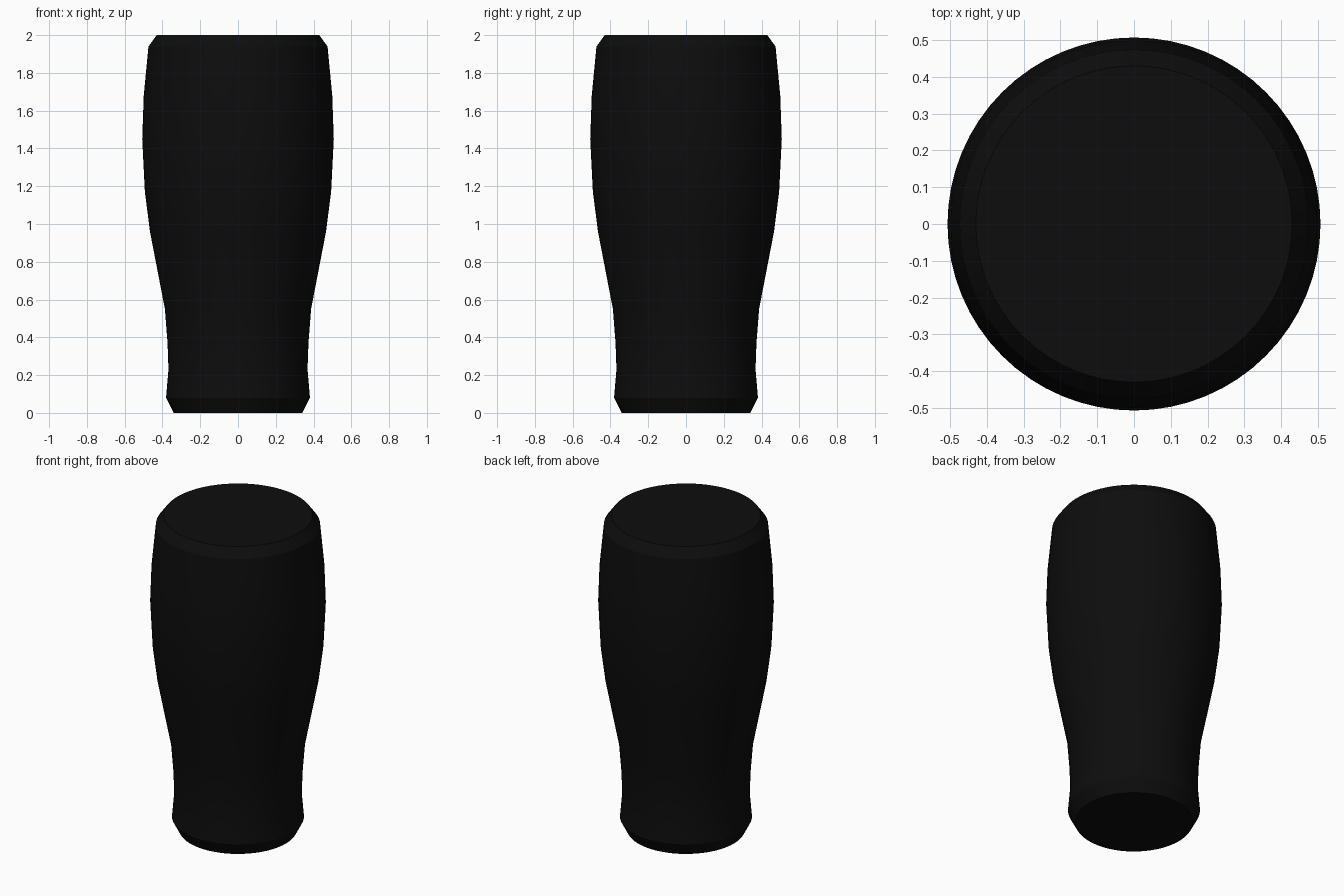
import bpy, bmesh, math

if "Cube" in bpy.data.objects:
    bpy.data.objects.remove(bpy.data.objects["Cube"])

# Side profile of the tumbler: (radius, height)
PROFILE = [(0.34, 0.0), (0.381, 0.08), (0.368, 0.23), (0.373, 0.37),
           (0.387, 0.55), (0.466, 0.96), (0.493, 1.17), (0.507, 1.45),
           (0.499, 1.68), (0.474, 1.94), (0.43, 2.0)]
SIDES = 64

black = bpy.data.materials.new("matte black")
black.diffuse_color = (0.004, 0.004, 0.004, 1)
black.use_nodes = True
black.node_tree.nodes["Principled BSDF"].inputs["Base Color"].default_value = black.diffuse_color

# Lathe the profile into stacked rings
bm = bmesh.new()
rings = []
for r, z in PROFILE:
    rings.append([bm.verts.new((r * math.cos(2 * math.pi * i / SIDES),
                                r * math.sin(2 * math.pi * i / SIDES), z))
                  for i in range(SIDES)])
for low, high in zip(rings, rings[1:]):
    for i in range(SIDES):
        j = (i + 1) % SIDES
        bm.faces.new((low[i], low[j], high[j], high[i]))

# Flat base and top
bm.faces.new(list(reversed(rings[0])))
bm.faces.new(rings[-1])

mesh = bpy.data.meshes.new("tumbler_body")
bm.to_mesh(mesh)
bm.free()
mesh.materials.append(black)
body = bpy.data.objects.new("tumbler_body", mesh)
bpy.context.collection.objects.link(body)

# Smooth sides, sharp rims
bpy.context.view_layer.objects.active = body
body.select_set(True)
bpy.ops.object.shade_smooth_by_angle(angle=math.radians(30))
